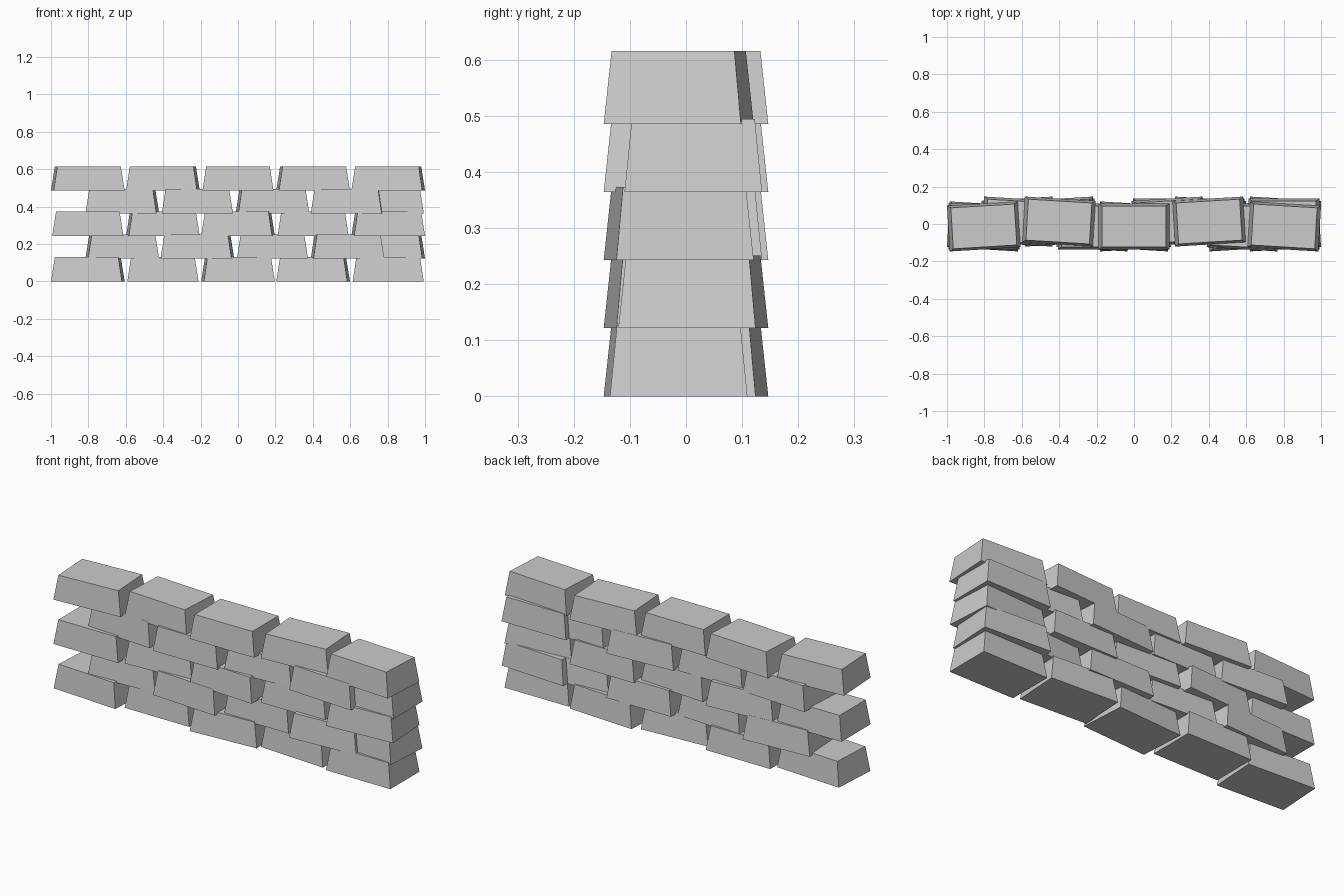
import bpy
import bmesh
from mathutils import Matrix

cube = bpy.data.objects.get("Cube")
if cube:
    bpy.data.objects.remove(cube, do_unlink=True)

# Stone colour
stone = bpy.data.materials.new("grey_stone")
grey = (0.6, 0.6, 0.6, 1.0)
stone.diffuse_color = grey
stone.use_nodes = True
stone.node_tree.nodes["Principled BSDF"].inputs["Base Color"].default_value = grey

WIDTH, DEPTH, HEIGHT = 0.38, 0.245, 0.13
TAPER = 0.895
COURSES, BRICKS = 5, 5
STEP_X, STEP_Z = 0.4015, 0.1213
END_X = 2 * STEP_X
YAW, SHIFT = 0.06, 0.013


# One tapered brick mesh, shared by every brick, standing on its base
def brick_mesh():
    bm = bmesh.new()
    bmesh.ops.create_cube(bm, size=1.0)
    for v in bm.verts:
        scale = TAPER if v.co.z > 0 else 1.0
        v.co.x *= WIDTH * scale
        v.co.y *= DEPTH * scale
        v.co.z = (v.co.z + 0.5) * HEIGHT
    mesh = bpy.data.meshes.new("tapered_brick")
    bm.to_mesh(mesh)
    bm.free()
    mesh.materials.append(stone)
    return mesh


mesh = brick_mesh()

# Courses: odd ones are shifted by half a brick, their last brick kept flush
for row in range(COURSES):
    for i in range(BRICKS):
        x = -END_X + i * STEP_X + (row % 2) * WIDTH * 0.485
        x = min(x, END_X)
        y = SHIFT if (row + i) % 2 else -SHIFT
        yaw = ((2 * row + i) % 3 - 1) * YAW
        brick = bpy.data.objects.new(f"brick_course_{row + 1}_{i + 1}", mesh)
        brick.matrix_world = (Matrix.Translation((x, y, row * STEP_Z))
                              @ Matrix.Rotation(yaw, 4, 'Z'))
        bpy.context.collection.objects.link(brick)
